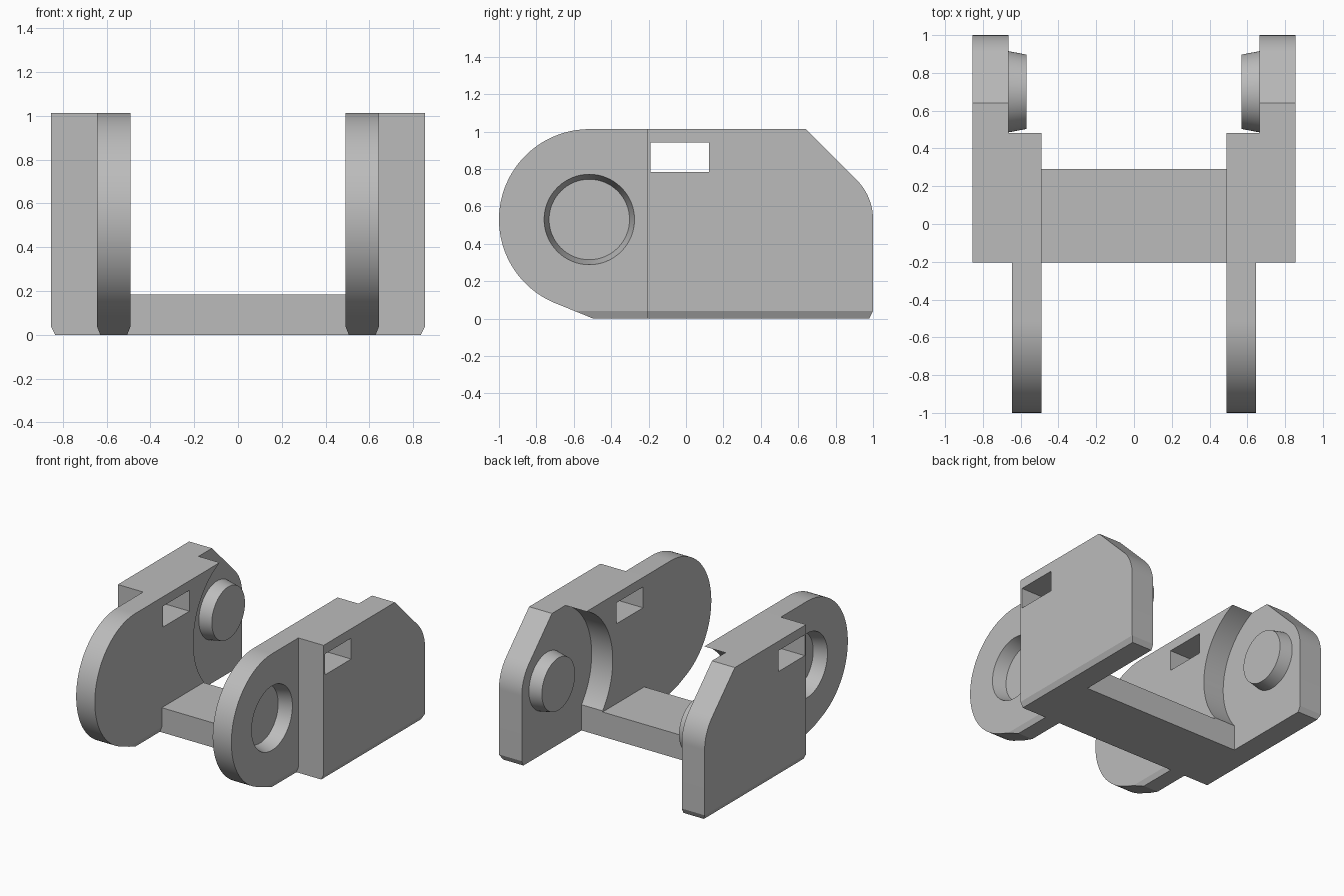
import bpy, bmesh, math
from mathutils import Vector, Matrix

cube = bpy.data.objects.get("Cube")
if cube:
    bpy.data.objects.remove(cube, do_unlink=True)

grey = bpy.data.materials.new("plain_grey")
grey.use_nodes = True
COLOUR = (0.5, 0.5, 0.5, 1)
grey.diffuse_color = COLOUR
grey.node_tree.nodes["Principled BSDF"].inputs["Base Color"].default_value = COLOUR

TOP = 1.013
AXIS_Z = 0.53
FRONT_Y, REAR_Y = -0.517, 0.70


def add_object(name, bm):
    bmesh.ops.recalc_face_normals(bm, faces=bm.faces)
    mesh = bpy.data.meshes.new(name)
    bm.to_mesh(mesh)
    bm.free()
    mesh.materials.append(grey)
    obj = bpy.data.objects.new(name, mesh)
    bpy.context.collection.objects.link(obj)
    return obj


def arc(y, radius, start, end, steps):
    angles = [math.radians(start + (end - start) * i / steps) for i in range(steps + 1)]
    return [(y + radius * math.cos(a), AXIS_Z + radius * math.sin(a)) for a in angles]


def prism(name, profile, x0, x1, chamfers=()):
    """Extrude a (y, z) profile along x, then slice off chamfer planes (point, normal)."""
    bm = bmesh.new()
    face = bm.faces.new([bm.verts.new((x0, y, z)) for y, z in profile])
    moved = bmesh.ops.extrude_face_region(bm, geom=[face])["geom"]
    bmesh.ops.translate(bm, vec=(x1 - x0, 0, 0),
                        verts=[v for v in moved if isinstance(v, bmesh.types.BMVert)])
    for point, normal in chamfers:
        geom = bm.verts[:] + bm.edges[:] + bm.faces[:]
        bmesh.ops.bisect_plane(bm, geom=geom, plane_co=point,
                               plane_no=Vector(normal).normalized(), clear_outer=True)
        bmesh.ops.holes_fill(bm, edges=[e for e in bm.edges if e.is_boundary])
    return add_object(name, bm)


def box(y0, y1, z0, z1):
    return [(y0, z0), (y1, z0), (y1, z1), (y0, z1)]


def cone(name, y, x0, r0, x1, r1):
    """Tapered disc along x."""
    bm = bmesh.new()
    bmesh.ops.create_cone(bm, cap_ends=True, segments=64, radius1=r0, radius2=r1,
                          depth=abs(x1 - x0))
    turn = Matrix.Rotation(math.copysign(math.pi / 2, x1 - x0), 4, 'Y')
    bm.transform(Matrix.Translation(((x0 + x1) / 2, y, AXIS_Z)) @ turn)
    return add_object(name, bm)


def activate(obj):
    bpy.ops.object.select_all(action='DESELECT')
    obj.select_set(True)
    bpy.context.view_layer.objects.active = obj


def combine(target, other, operation):
    activate(target)
    mod = target.modifiers.new("combine", 'BOOLEAN')
    mod.operation, mod.solver, mod.object = operation, 'EXACT', other
    bpy.ops.object.modifier_apply(modifier=mod.name)
    bpy.data.objects.remove(other, do_unlink=True)


# Thick side block with rounded, sloped rear and chamfered lower edges
slope_y = REAR_Y + 0.3 * math.sqrt(2) - (TOP - AXIS_Z)
block = [(-0.205, 0), (1, 0)] + arc(REAR_Y, 0.3, 0, 45, 16) + [(slope_y, TOP), (-0.205, TOP)]
body = prism("link_body", block, 0.49, 0.855,
             [((0.855, 0, 0.04), (2, 0, -1)), ((0, 1, 0.04), (0, 2, -1))])

# Rear pocket that clears the neighbouring lobe
pocket = arc(REAR_Y, 0.53, 100, 219.4, 48) + [(0.29, -0.1), (1.3, -0.1), (1.3, 1.052)]
combine(body, prism("pocket_cutter", pocket, 0.3, 0.665), 'DIFFERENCE')

# Rounded front lobe
lobe = arc(FRONT_Y, 0.483, 90, 248, 64) + [(-0.495, 0), (-0.1, 0), (-0.1, TOP)]
combine(body, prism("front_lobe", lobe, 0.49, 0.645,
                    [((0.645, 0, 0.04), (2.5, 0, -1)), ((0.49, 0, 0.04), (-2.5, 0, -1))]),
        'UNION')

# Blind tapered socket and through slot
combine(body, cone("socket_cutter", FRONT_Y, 0.665, 0.247, 0.545, 0.215), 'DIFFERENCE')
combine(body, prism("slot_cutter", box(-0.19, 0.123, 0.785, 0.942), 0.3, 1.0), 'DIFFERENCE')

# Mirror to the other side and join with the crossbar
activate(body)
mirror = body.modifiers.new("mirror", 'MIRROR')
bpy.ops.object.modifier_apply(modifier=mirror.name)
combine(body, prism("crossbar", box(-0.205, 0.29, 0, 0.185), -0.49, 0.49), 'UNION')

# Tapered pins facing inward at the rear
parts = [body]
for name, side in (("left_pin", 1), ("right_pin", -1)):
    parts.append(cone(name, REAR_Y, side * 0.67, 0.216, side * 0.57, 0.197))

for part in parts:
    activate(part)
    bpy.ops.object.shade_smooth_by_angle(angle=math.radians(20))
